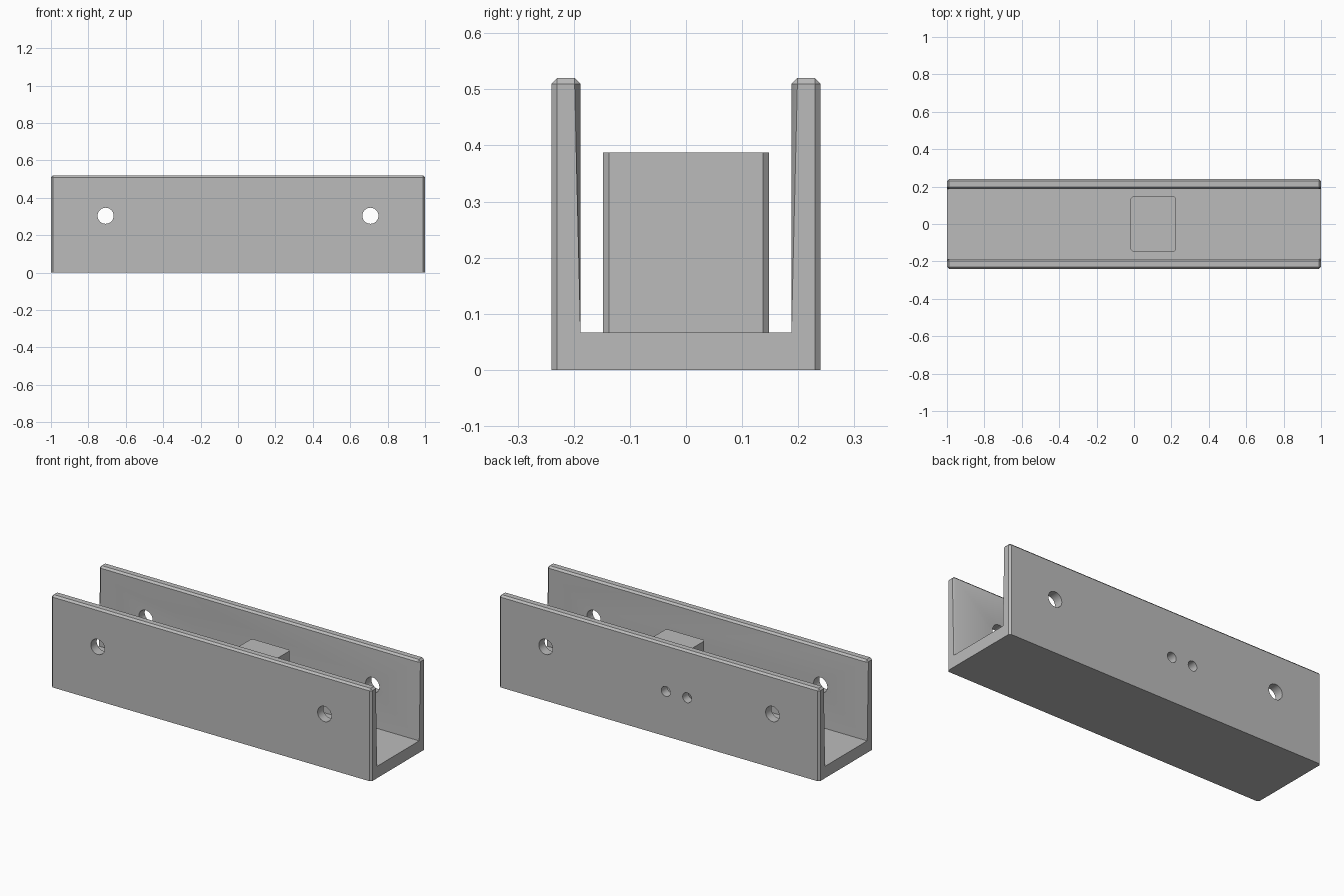
import bpy
import bmesh
import math
from mathutils import Matrix, Vector

cube = bpy.data.objects.get("Cube")
if cube:
    bpy.data.objects.remove(cube, do_unlink=True)

HALF_W, WALL_IN = 0.24, 0.188
HEIGHT, FLOOR = 0.52, 0.067
CHAMFER = 0.0105

grey = bpy.data.materials.new("plain grey")
grey.use_nodes = True
colour = (0.5, 0.5, 0.5, 1)
grey.diffuse_color = colour
grey.node_tree.nodes["Principled BSDF"].inputs["Base Color"].default_value = colour


def add_object(name, bm):
    bmesh.ops.recalc_face_normals(bm, faces=bm.faces)
    mesh = bpy.data.meshes.new(name)
    bm.to_mesh(mesh)
    bm.free()
    mesh.materials.append(grey)
    obj = bpy.data.objects.new(name, mesh)
    bpy.context.collection.objects.link(obj)
    return obj


def chamfer(bm, edges):
    bmesh.ops.bevel(bm, geom=edges, offset=CHAMFER, offset_type='OFFSET',
                    segments=1, affect='EDGES', clamp_overlap=True)


def is_vertical(edge):
    d = edge.verts[0].co - edge.verts[1].co
    return abs(d.z) > 0.9 * d.length


# U-shaped channel: extruded profile, chamfered wall ends and rims
profile = [(-HALF_W, 0), (HALF_W, 0), (HALF_W, HEIGHT), (WALL_IN, HEIGHT),
           (WALL_IN, FLOOR), (-WALL_IN, FLOOR), (-WALL_IN, HEIGHT), (-HALF_W, HEIGHT)]
bm = bmesh.new()
face = bm.faces.new([bm.verts.new((-1, y, z)) for y, z in profile])
ext = bmesh.ops.extrude_face_region(bm, geom=[face], use_keep_orig=True)
new_verts = [g for g in ext["geom"] if isinstance(g, bmesh.types.BMVert)]
bmesh.ops.translate(bm, verts=new_verts, vec=(2, 0, 0))
bmesh.ops.recalc_face_normals(bm, faces=bm.faces)
chamfer(bm, [e for e in bm.edges if is_vertical(e)
             or all(v.co.z > HEIGHT - 0.001 for v in e.verts)])
channel = add_object("channel", bm)


# Round holes: large pairs through both walls, small pair in the back wall only
def cut_hole(x, y, z, radius):
    bm = bmesh.new()
    place = Matrix.Translation(Vector((x, y, z))) @ Matrix.Rotation(math.pi / 2, 4, 'X')
    bmesh.ops.create_cone(bm, cap_ends=True, segments=32, radius1=radius,
                          radius2=radius, depth=0.12, matrix=place)
    cutter = add_object("hole_cutter", bm)
    cutter.hide_render = True
    mod = channel.modifiers.new("hole", 'BOOLEAN')
    mod.operation = 'DIFFERENCE'
    mod.solver = 'EXACT'
    mod.object = cutter
    bpy.context.view_layer.objects.active = channel
    bpy.ops.object.modifier_apply(modifier=mod.name)
    bpy.data.objects.remove(cutter, do_unlink=True)


wall_mid = (HALF_W + WALL_IN) / 2
for x in (-0.708, 0.708):
    for side in (-1, 1):
        cut_hole(x, side * wall_mid, 0.304, 0.043)
for x in (-0.175, -0.042):
    cut_hole(x, wall_mid, 0.253, 0.028)

# Block standing on the floor, chamfered upright corners
bm = bmesh.new()
size, centre = Vector((0.243, 0.295, 0.325)), Vector((0.104, 0, 0.2245))
bmesh.ops.create_cube(bm, size=1, matrix=Matrix.Translation(centre) @ Matrix.Diagonal(size.to_4d()))
chamfer(bm, [e for e in bm.edges if is_vertical(e)])
block = add_object("inner_block", bm)

# Smooth hole walls, crisp edges elsewhere
bpy.ops.object.select_all(action='DESELECT')
for obj in (channel, block):
    obj.select_set(True)
bpy.context.view_layer.objects.active = channel
bpy.ops.object.shade_smooth_by_angle(angle=math.radians(30))
